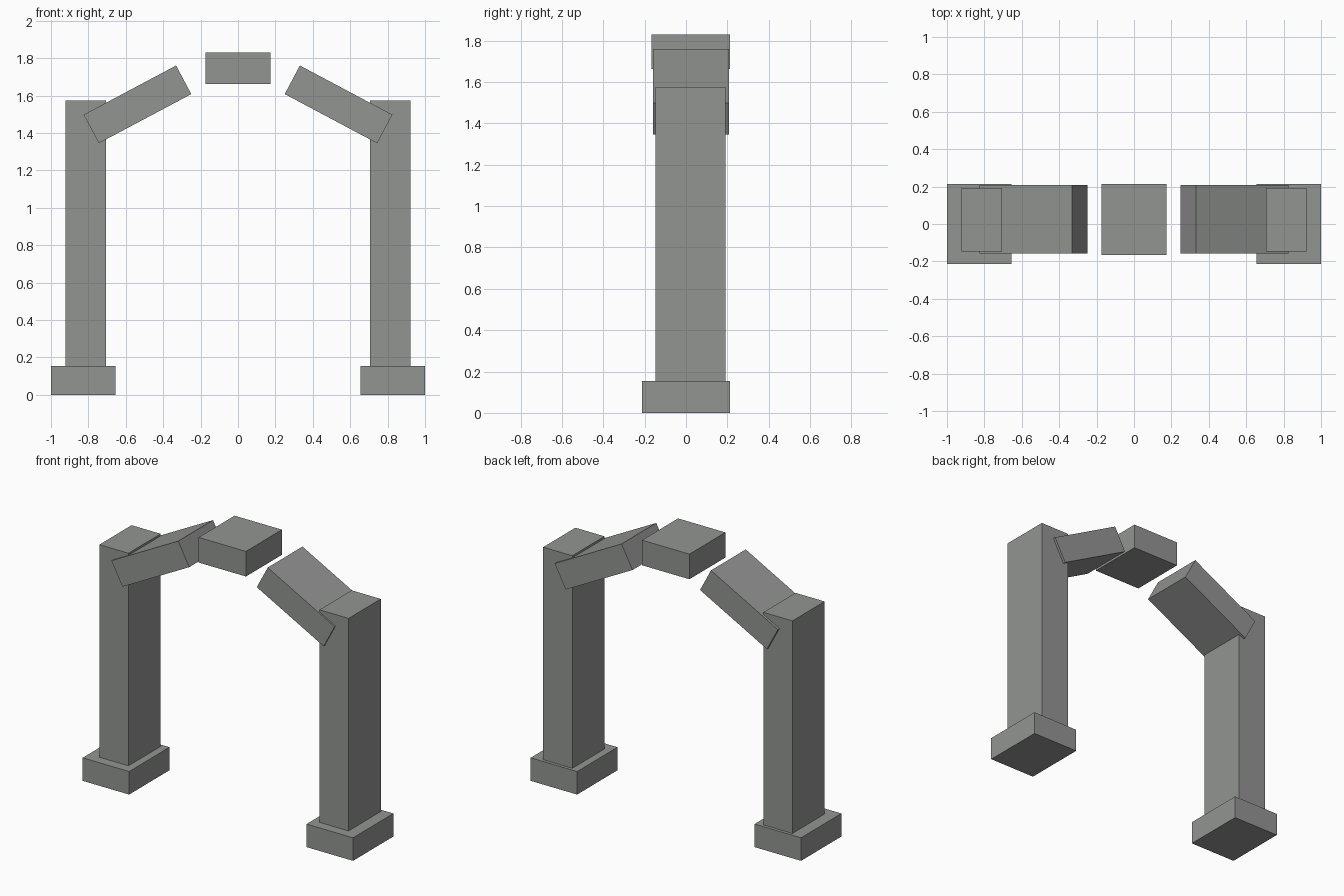
import bpy
import math

if "Cube" in bpy.data.objects:
    bpy.data.objects.remove(bpy.data.objects["Cube"])

stone = bpy.data.materials.new("grey_stone")
stone.diffuse_color = (0.29, 0.30, 0.29, 1)
stone.use_nodes = True
stone.node_tree.nodes["Principled BSDF"].inputs["Base Color"].default_value = stone.diffuse_color


def block(name, center, size, tilt=0.0):
    """Rectangular block, tilted about the y axis."""
    bpy.ops.mesh.primitive_cube_add(size=1, location=center, rotation=(0, tilt, 0))
    ob = bpy.context.object
    ob.name = name
    ob.scale = size
    bpy.ops.object.transform_apply(location=False, rotation=False, scale=True)
    ob.data.materials.append(stone)
    return ob


for side, label in ((-1, "left"), (1, "right")):
    # Footing and upright pillar
    block(label + "_base", (side * 0.828, 0, 0.077), (0.344, 0.426, 0.154))
    block(label + "_pillar", (side * 0.814, 0.022, 0.863), (0.215, 0.34, 1.424))
    # Sloping slab leaning on the pillar
    block(label + "_sloping_slab", (side * 0.5375, 0.025, 1.553),
          (0.56, 0.367, 0.173), side * math.radians(28))

# Floating block at the crown of the arch
block("keystone", (0, 0.024, 1.746), (0.35, 0.38, 0.168))
